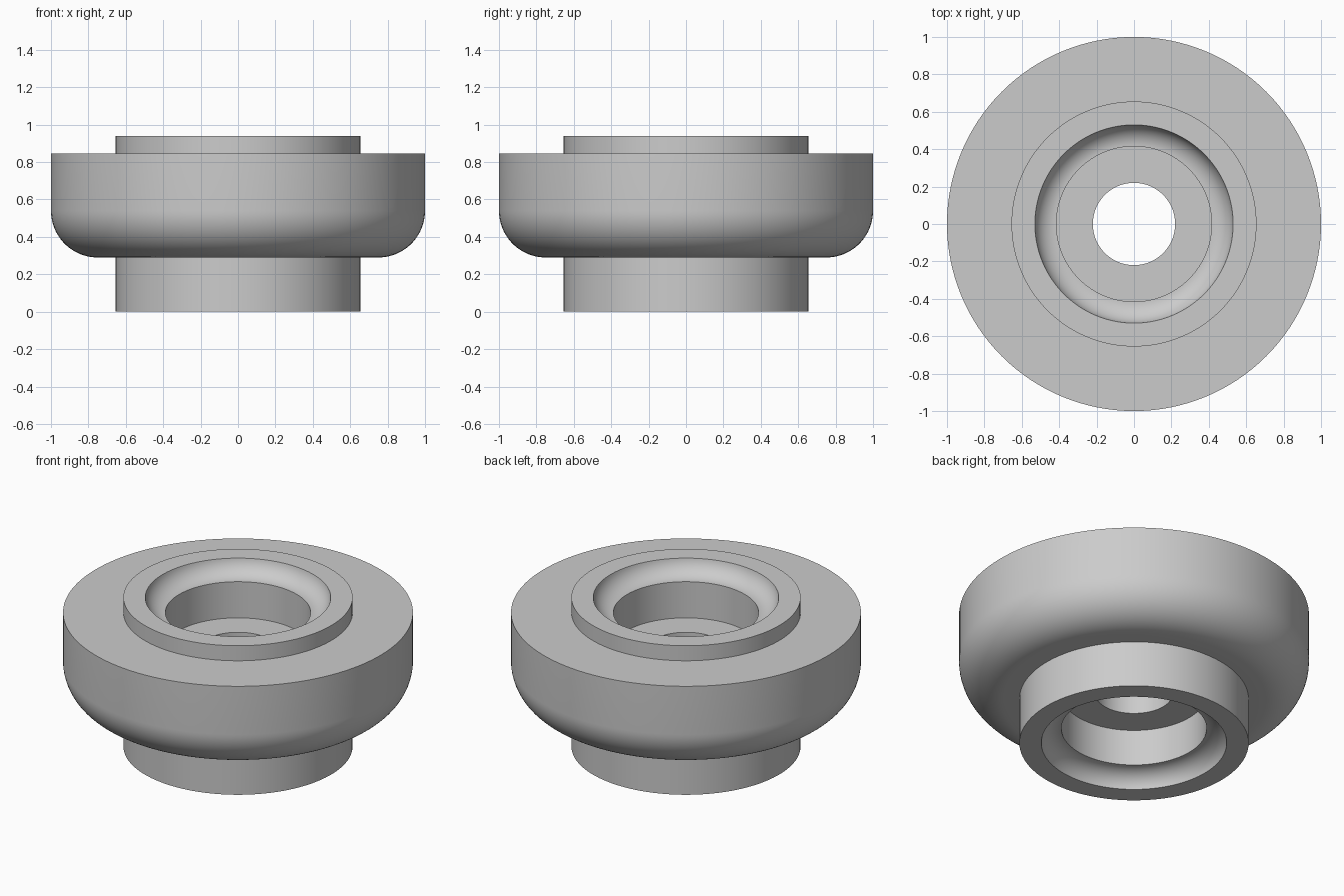
import bpy
import bmesh
from math import sin, cos, radians, tau

if "Cube" in bpy.data.objects:
    bpy.data.objects.remove(bpy.data.objects["Cube"], do_unlink=True)

SEGMENTS = 128
HEIGHT = 0.94
HUB_R, RACE_R, BORE_R, HOLE_R = 0.655, 0.53, 0.415, 0.22
RACE_DEPTH, POCKET_DEPTH = 0.095, 0.323
FLANGE_BOTTOM, FLANGE_TOP, FILLET = 0.29, 0.845, 0.25

# Plain grey metal
grey = bpy.data.materials.new("plain grey")
grey.use_nodes = True
colour = (0.6, 0.6, 0.6, 1)
grey.diffuse_color = colour
grey.node_tree.nodes["Principled BSDF"].inputs["Base Color"].default_value = colour


def arc(r, z, radius, start, end, steps):
    """Points of an arc in the (radius, height) plane."""
    angles = [radians(start + (end - start) * i / steps) for i in range(steps + 1)]
    return [(r + radius * cos(a), z + radius * sin(a)) for a in angles]


def lathe(name, profile):
    """Revolve a closed (radius, height) profile around the z axis."""
    bm = bmesh.new()
    verts = [bm.verts.new((r, 0, z)) for r, z in profile]
    edges = [bm.edges.new((a, b)) for a, b in zip(verts, verts[1:] + verts[:1])]
    bmesh.ops.spin(bm, geom=verts + edges, cent=(0, 0, 0), axis=(0, 0, 1),
                   angle=tau, steps=SEGMENTS, use_merge=True)
    bmesh.ops.remove_doubles(bm, verts=bm.verts, dist=0.0001)
    bmesh.ops.recalc_face_normals(bm, faces=bm.faces)
    mesh = bpy.data.meshes.new(name)
    bm.to_mesh(mesh)
    bm.free()
    mesh.materials.append(grey)
    obj = bpy.data.objects.new(name, mesh)
    bpy.context.collection.objects.link(obj)
    bpy.ops.object.select_all(action="DESELECT")
    obj.select_set(True)
    bpy.context.view_layer.objects.active = obj
    bpy.ops.object.shade_smooth_by_angle(angle=radians(30))
    return obj


# Concave ball race at the top mouth, from the bore out to the rim
race_radius = 0.117
race = arc(BORE_R, HEIGHT - RACE_DEPTH + race_radius, race_radius, -90, -11, 14)
race[-1] = (RACE_R, HEIGHT)

# Inside of the upper half, mirrored for the lower half
upper = [(HOLE_R, HEIGHT - POCKET_DEPTH), (BORE_R, HEIGHT - POCKET_DEPTH)] + race
lower = [(r, HEIGHT - z) for r, z in reversed(upper)]

# Outside: hub, flange with rounded lower edge, hub
flange = ([(HUB_R, FLANGE_BOTTOM)]
          + arc(1 - FILLET, FLANGE_BOTTOM + FILLET, FILLET, -90, 0, 20)
          + [(1, FLANGE_TOP), (HUB_R, FLANGE_TOP)])
outside = [(HUB_R, 0)] + flange + [(HUB_R, HEIGHT)]

lathe("flanged_wheel_hub", outside + upper[::-1] + lower[::-1])
